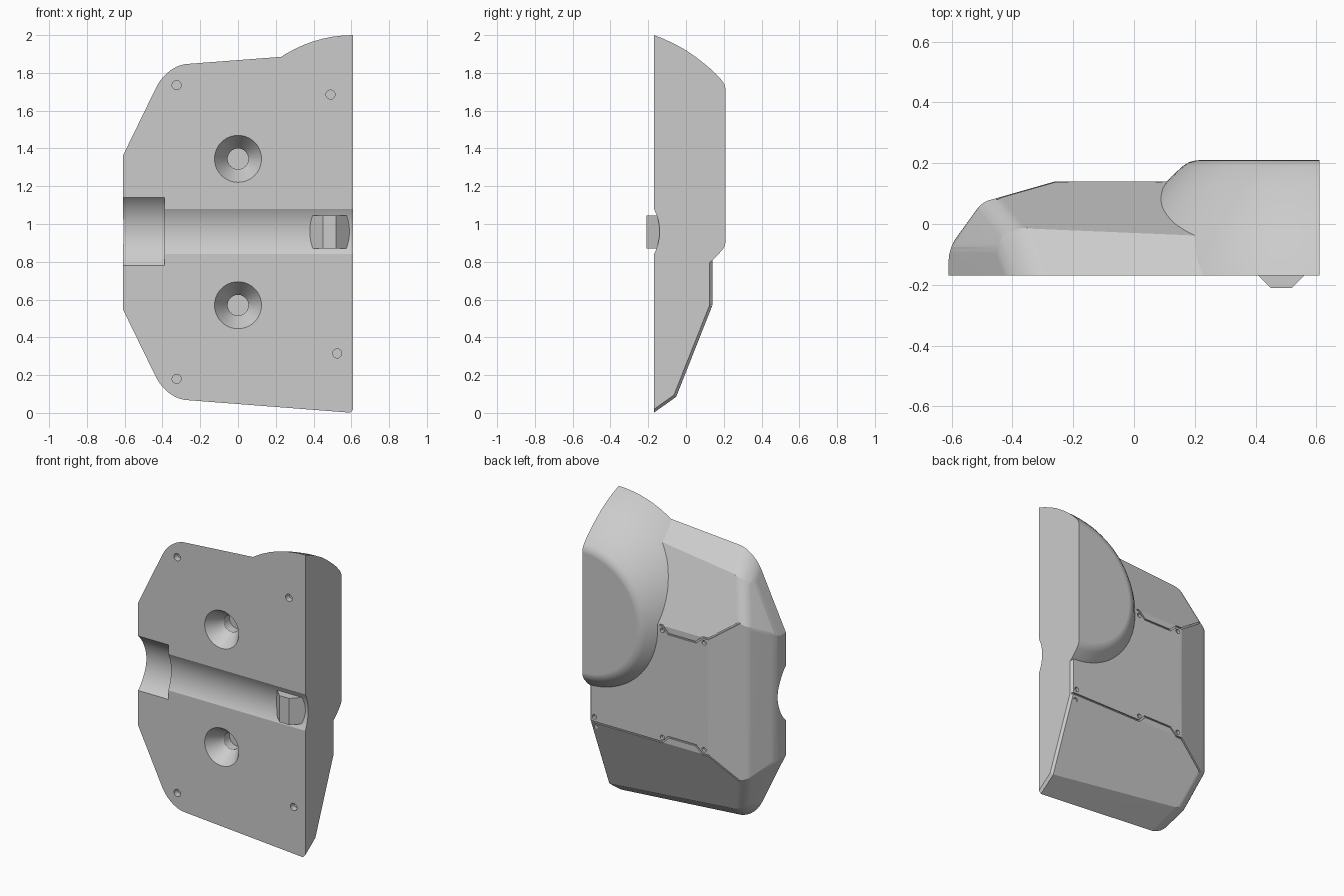
import bpy, bmesh, math
from mathutils import Vector as V

if "Cube" in bpy.data.objects:
    bpy.data.objects.remove(bpy.data.objects["Cube"])

grey = bpy.data.materials.new("plain grey")
grey.diffuse_color = (0.6, 0.6, 0.6, 1)
grey.use_nodes = True
grey.node_tree.nodes["Principled BSDF"].inputs["Base Color"].default_value = grey.diffuse_color


def hull(points):
    bm = bmesh.new()
    for p in points:
        bm.verts.new(p)
    bmesh.ops.remove_doubles(bm, verts=bm.verts[:], dist=1e-4)
    bmesh.ops.convex_hull(bm, input=bm.verts[:])
    bmesh.ops.delete(bm, geom=[v for v in bm.verts if not v.link_faces], context='VERTS')
    bmesh.ops.dissolve_limit(bm, angle_limit=0.005, verts=bm.verts[:], edges=bm.edges[:])
    bmesh.ops.recalc_face_normals(bm, faces=bm.faces[:])
    return bm


def add(bm, name):
    me = bpy.data.meshes.new(name)
    bm.to_mesh(me)
    bm.free()
    ob = bpy.data.objects.new(name, me)
    me.materials.append(grey)
    bpy.context.collection.objects.link(ob)
    return ob


def boolean(target, tool, op='DIFFERENCE'):
    mod = target.modifiers.new("bool", 'BOOLEAN')
    mod.object, mod.operation, mod.solver = tool, op, 'EXACT'
    bpy.context.view_layer.objects.active = target
    bpy.ops.object.modifier_apply(modifier=mod.name)
    bpy.data.objects.remove(tool)


CENTRE = V((0.1, -0.05, 0.95))


def plane(*pts):
    p, q, r = map(V, pts)
    n = (q - p).cross(r - p).normalized()
    if n.dot(CENTRE) > n.dot(p):
        n = -n
    return n, n.dot(p)


def cut(bm, n, d):
    bmesh.ops.bisect_plane(bm, geom=bm.verts[:] + bm.edges[:] + bm.faces[:], dist=1e-5,
                           plane_co=n * d, plane_no=n, clear_outer=True)
    pts = [v.co.copy() for v in bm.verts]
    bm.free()
    return hull(pts)


def rounding(a, b, r, steps=5):
    # planes tangent to a cylinder nestled between planes a and b
    (n1, d1), (n2, d2) = a, b
    g = n1.dot(n2)
    e1, e2 = d1 - r, d2 - r
    c = n1 * ((e1 - g * e2) / (1 - g * g)) + n2 * ((e2 - g * e1) / (1 - g * g))
    for i in range(1, steps + 1):
        n = n1.slerp(n2, i / (steps + 1))
        yield n, n.dot(c) + r


# faceted body: a block trimmed by planes, then rounded on the left
right, back, left = (V((1, 0, 0)), 0.61), (V((0, 1, 0)), 0.14), (V((-1, 0, 0)), 0.61)
shoulder = plane((-0.26, 0.14, 0), (-0.46, 0.083, 0), (-0.26, 0.14, 1))
side = plane((-0.50, 0.072, 0), (-0.61, -0.08, 0), (-0.50, 0.072, 1))
planes = [left, shoulder, side]
rounds = [(left, side, 0.14, 5), (side, shoulder, 0.08, 5)]
for m in (lambda x, y, z: (x, y, z), lambda x, y, z: (x, y, 1.91 - z)):
    upper = m(0, 0, 0)[2] > 1
    slope = plane(m(0, 0.14, 0.57), m(0, -0.05, 0.09), m(0.5, 0.14, 0.57))
    chamfer = plane(m(-0.61, 0, 0.55), m(-0.42, 0, 0.16), m(-0.61, 0.1, 0.55))
    lean = plane(m(-0.61, -0.08, 0.55), m(-0.42, -0.08, 0.16), m(-0.49, 0.075, 0.43))
    if upper:
        end = plane((-0.3, -0.17, 1.845), (0.23, -0.17, 1.885), (0.23, -0.05, 1.80))
    else:
        end = plane((-0.3, -0.17, 0.07), (0.61, -0.17, 0.0), (0.61, -0.05, 0.085))
    planes += [slope, chamfer, lean, end]
    rounds += [(end, chamfer, 0.16, 7), (end, lean, 0.16, 7), (slope, lean, 0.10, 5),
               (chamfer, lean, 0.12, 3), (side, lean, 0.10, 3),
               (right, slope, 0.025, 1), (right, end, 0.025, 1)]
rounds.append((right, back, 0.025, 1))
bm = hull([(x, y, z) for x in (-0.7, 0.61) for y in (-0.17, 0.14) for z in (-0.1, 2.1)])
for p in planes:
    bm = cut(bm, *p)
for r in rounds:
    for p in rounding(*r):
        bm = cut(bm, *p)
body = add(bm, "shell_body")

# half dome turned around the y axis
profile = [(0.21, 0.395), (0.2085, 0.41), (0.203, 0.43), (0.19, 0.45), (0.155, 0.488),
           (0.12, 0.52), (0.06, 0.568), (0, 0.61), (-0.06, 0.643), (-0.12, 0.671), (-0.17, 0.69)]
N = 40
dome = add(hull([(0.61 - r * math.sin(math.pi * i / N), y, 1.31 + r * math.cos(math.pi * i / N))
                 for y, r in profile for i in range(N + 1)]), "dome")
boolean(body, dome, 'UNION')


def drum(axis, start, end, r0, r1=None, sides=32):
    # cylinder or cone from start to end along x or y
    r1 = r0 if r1 is None else r1
    pts = []
    for p, r in ((start, r0), (end, r1)):
        for i in range(sides):
            a = 2 * math.pi * i / sides
            u, w = r * math.cos(a), r * math.sin(a)
            pts.append(V(p) + (V((0, u, w)) if axis == 'x' else V((u, 0, w))))
    return add(hull(pts), "cutter")


# channel across the front and wider recess at its left end
boolean(body, drum('x', (-0.45, -0.395, 0.96), (0.7, -0.395, 0.96), 0.255, sides=96))
boolean(body, drum('x', (-0.7, -0.3325, 0.96), (-0.39, -0.3325, 0.96), 0.2425, sides=96))

# countersunk screw holes
for z in (0.57, 1.345):
    boolean(body, drum('y', (0, -0.191, z), (0, -0.07, z), 0.139, 0.055, 40))
    boolean(body, drum('y', (0, -0.10, z), (0, -0.01, z), 0.055, sides=40))

# small pin holes on the front
for x, z in ((-0.325, 1.735), (0.49, 1.685), (0.525, 0.315), (-0.325, 0.18)):
    boolean(body, drum('y', (x, -0.2, z), (x, -0.13, z), 0.024, sides=20))


# panel seams with a tab, and small rivet dimples, on the back
def groove(a, b, n):
    a, b = V(a), V(b)
    d = (b - a).normalized()
    s = d.cross(n).normalized() * 0.005
    a, b = a - d * 0.004, b + d * 0.004
    boolean(body, add(hull([p + s * i + n * j for p in (a, b) for i in (-1, 1)
                            for j in (-0.01, 0.02)]), "cutter"))


for upper in (False, True):
    def mz(z):
        return 1.91 - z if upper else z
    path = [(0.09 if upper else 0.63, 0.57), (0.075, 0.57), (0.03, 0.615),
            (-0.17, 0.615), (-0.22, 0.57), (-0.26, 0.57)]
    for (x0, z0), (x1, z1) in zip(path, path[1:]):
        groove((x0, 0.14, mz(z0)), (x1, 0.14, mz(z1)), V((0, 1, 0)))
    groove((-0.26, 0.14, mz(0.57)), (-0.45, 0.086, mz(0.434)), shoulder[0])
    rivets = [(0.075, 0.602), (-0.23, 0.602)]
    if not upper:
        rivets += [(0.57, 0.605), (0.57, 0.535)]
    for x, z in rivets:
        boolean(body, drum('y', (x, 0.12, mz(z)), (x, 0.2, mz(z)), 0.015, sides=16))

# wedge-shaped latch nub in the channel
latch = add(hull([(x, y, z) for x, y in ((0.37, -0.13), (0.45, -0.21), (0.52, -0.21), (0.60, -0.13))
                  for z in (0.87, 1.045)]), "latch_nub")

for ob in (body, latch):
    bpy.ops.object.select_all(action='DESELECT')
    ob.select_set(True)
    bpy.context.view_layer.objects.active = ob
    bpy.ops.object.shade_smooth_by_angle(angle=math.radians(20))
    ob.modifiers.new("weighted", 'WEIGHTED_NORMAL').keep_sharp = True
